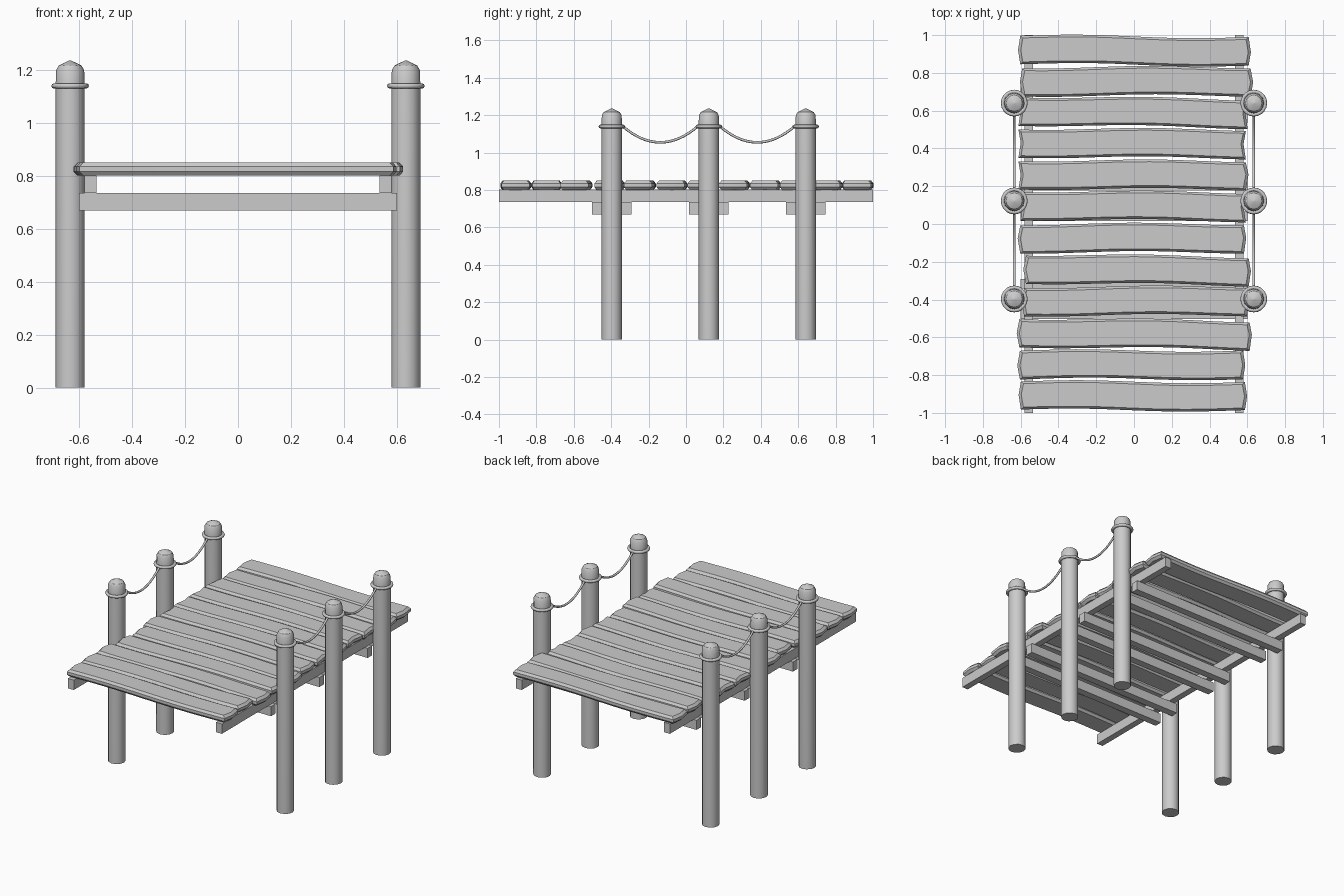
import bpy, bmesh, math, random

if "Cube" in bpy.data.objects:
    bpy.data.objects.remove(bpy.data.objects["Cube"])

random.seed(4)


def finish(name, bm, smooth=None):
    bmesh.ops.recalc_face_normals(bm, faces=bm.faces)
    me = bpy.data.meshes.new(name)
    bm.to_mesh(me)
    bm.free()
    ob = bpy.data.objects.new(name, me)
    bpy.context.collection.objects.link(ob)
    if smooth:
        bpy.ops.object.select_all(action='DESELECT')
        ob.select_set(True)
        bpy.context.view_layer.objects.active = ob
        bpy.ops.object.shade_smooth_by_angle(angle=math.radians(smooth))
    return ob


def skin(bm, rings, closed=False, caps=True):
    """Bridge equal-length loops of points with quads."""
    vs = [[bm.verts.new(p) for p in r] for r in rings]
    n = len(vs[0])
    for k in range(len(vs) if closed else len(vs) - 1):
        a, b = vs[k], vs[(k + 1) % len(vs)]
        for i in range(n):
            j = (i + 1) % n
            bm.faces.new((a[i], a[j], b[j], b[i]))
    if caps and not closed:
        bm.faces.new(vs[0][::-1])
        bm.faces.new(vs[-1])


def box(name, x0, x1, y0, y1, z0, z1):
    bm = bmesh.new()
    skin(bm, [[(x0, y0, z), (x1, y0, z), (x1, y1, z), (x0, y1, z)] for z in (z0, z1)])
    return finish(name, bm)


def circle(r, n, cx, cy, z):
    return [(cx + r * math.cos(2 * math.pi * i / n), cy + r * math.sin(2 * math.pi * i / n), z)
            for i in range(n)]


def post(name, x, y):
    bm = bmesh.new()
    prof = [(0.055, 0), (0.055, 1.14), (0.053, 1.2), (0.043, 1.217), (0.004, 1.236)]
    skin(bm, [circle(r, 12, x, y, z) for r, z in prof])
    finish(name, bm, 32)


def rope_ring(name, x, y):
    bm = bmesh.new()
    sec = [(0.061 + 0.01 * math.cos(a), 1.14 + 0.01 * math.sin(a))
           for a in (2 * math.pi * k / 8 for k in range(8))]
    skin(bm, [circle(r, 20, x, y, z) for r, z in sec], closed=True)
    finish(name, bm, 60)


def rope(name, x, y0, y1, sag=0.085, r=0.007):
    bm = bmesh.new()
    rings = []
    for k in range(17):
        t = k / 16
        y, z = y0 + (y1 - y0) * t, 1.14 - sag * 4 * t * (1 - t)
        s = math.atan(-sag * 4 * (1 - 2 * t) / (y1 - y0))
        rings.append([(x + r * math.cos(a), y - r * math.sin(a) * math.sin(s),
                       z + r * math.sin(a) * math.cos(s))
                      for a in (2 * math.pi * i / 8 for i in range(8))])
    skin(bm, rings)
    finish(name, bm, 60)


def plank(name, yc, x0, x1, phase, slope):
    """Wavy board with a bevelled rim all the way round."""
    n = 13
    wob = [random.uniform(-0.005, 0.005) for _ in range(2)]
    tips = [random.choice((-0.012, 0.012, 0.014)) for _ in range(2)]

    def loop(ix, iy, z):
        xs = [x0 + 0.008 + ix + (x1 - x0 - 0.016 - 2 * ix) * i / (n - 1) for i in range(n)]
        mid = lambda x: yc + slope * x
        up = [(x, mid(x) + 0.075 - iy - 0.007 * math.sin(5.5 * x - phase), z) for x in xs]
        lo = [(x, mid(x) - 0.075 + iy - 0.007 * math.sin(5.5 * x - phase + wob[0] * 60), z)
              for x in xs]
        left = (xs[0] - tips[0], mid(xs[0]) + wob[0], z)
        right = (xs[-1] + tips[1], mid(xs[-1]) + wob[1], z)
        return [left] + lo + [right] + up[::-1]

    bm = bmesh.new()
    skin(bm, [loop(0.014, 0.012, 0.801), loop(0, 0, 0.816),
              loop(0, 0, 0.835), loop(0.014, 0.012, 0.85)])
    finish(name, bm, 25)


# Deck planks: centre y, left x, right x, wave phase, slope
PLANKS = [(0.918, -0.61, 0.615, 0, -0.008), (0.755, -0.60, 0.625, 2, 0),
          (0.592, -0.62, 0.61, 2, -0.014), (0.427, -0.62, 0.60, 2, -0.006),
          (0.26, -0.62, 0.60, 2, -0.004), (0.095, -0.61, 0.60, 2, -0.008),
          (-0.075, -0.61, 0.59, 1.6, 0), (-0.243, -0.58, 0.615, 1.8, -0.012),
          (-0.408, -0.59, 0.605, 2.2, 0), (-0.582, -0.615, 0.62, 2, -0.014),
          (-0.745, -0.612, 0.585, 0, 0), (-0.91, -0.607, 0.595, 0, -0.004)]
for i, p in enumerate(PLANKS):
    plank(f"deck_plank_{i + 1}", *p)

# Posts, rope collars, hanging ropes and stringers on both sides
POST_Y = (-0.397, 0.122, 0.64)
for side, s in (("left", -1), ("right", 1)):
    x = 0.634 * s
    for i, y in enumerate(POST_Y):
        post(f"{side}_post_{i + 1}", x, y)
        rope_ring(f"{side}_rope_collar_{i + 1}", x, y)
    for i in range(2):
        rope(f"{side}_rope_{i + 1}", x, POST_Y[i] + 0.06, POST_Y[i + 1] - 0.06)
    box(f"{side}_stringer", 0.557 * s - 0.022, 0.557 * s + 0.022, -1, 1, 0.735, 0.802)

# Pairs of cross beams clasping each row of posts
for i, y in enumerate(POST_Y):
    for tag, d in (("front", -0.08), ("back", 0.08)):
        box(f"cross_beam_{tag}_{i + 1}", -0.6, 0.6, y + d - 0.025, y + d + 0.025, 0.67, 0.735)
